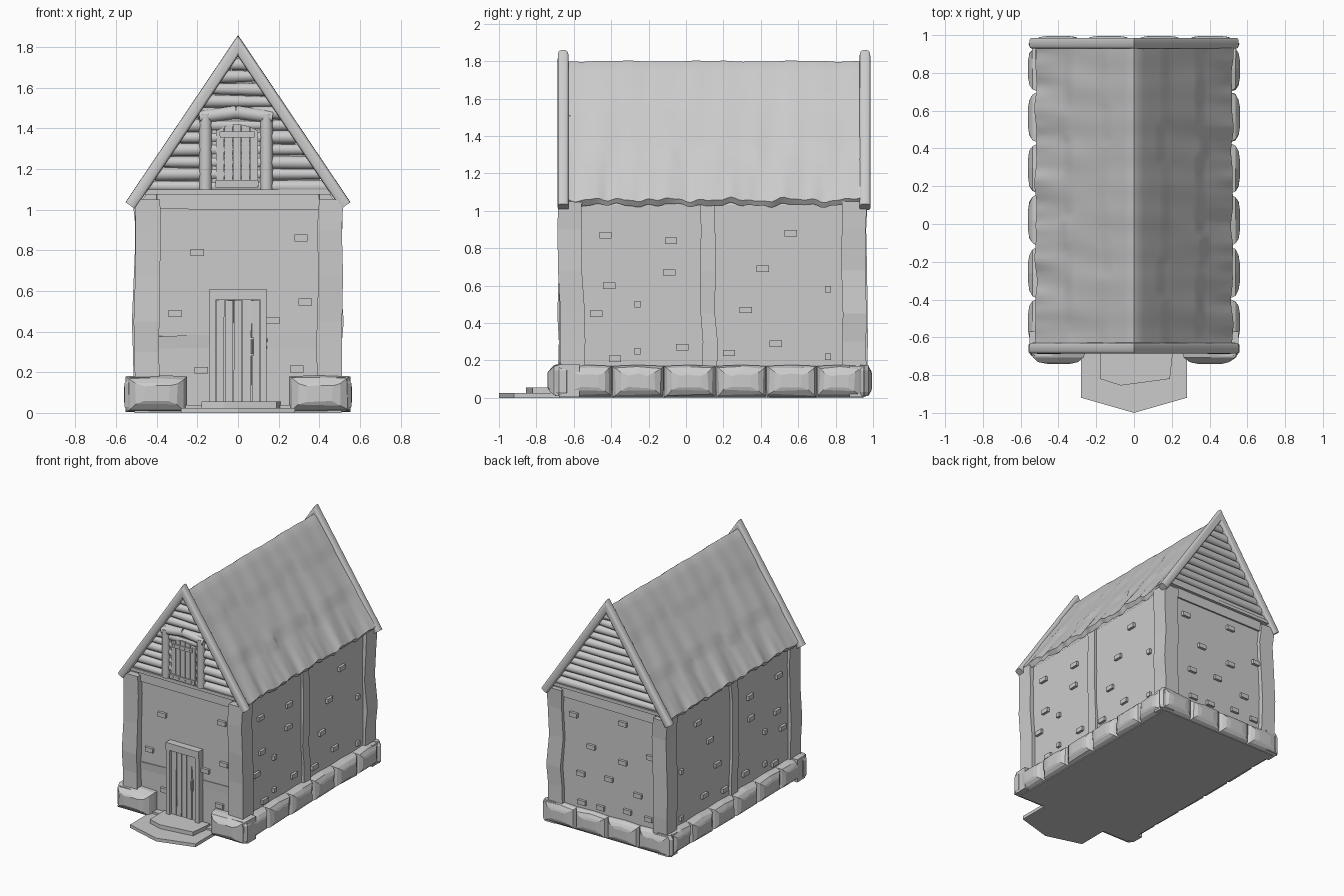
import bpy, bmesh, random
from math import sin, cos, pi, sqrt, hypot, radians, copysign
from mathutils import Vector, Matrix

if "Cube" in bpy.data.objects:
    bpy.data.objects.remove(bpy.data.objects["Cube"])

random.seed(4)
FRONT, BACK, SIDE = -0.63, 0.935, 0.485      # wall planes
R = random.uniform


def loft(bm, rings):
    """Skin a list of equal-length closed rings and cap both ends."""
    vs = [[bm.verts.new(p) for p in ring] for ring in rings]
    n = len(vs[0])
    for a, b in zip(vs, vs[1:]):
        for i in range(n):
            bm.faces.new((a[i], a[(i + 1) % n], b[(i + 1) % n], b[i]))
    bm.faces.new(vs[0])
    bm.faces.new(vs[-1])


def finish(name, bm, smooth=False):
    bmesh.ops.recalc_face_normals(bm, faces=bm.faces)
    me = bpy.data.meshes.new(name)
    bm.to_mesh(me)
    bm.free()
    if smooth:
        me.shade_smooth()
        me.set_sharp_from_angle(angle=radians(40))
    ob = bpy.data.objects.new(name, me)
    bpy.context.collection.objects.link(ob)
    return ob


def box(bm, x0, x1, y0, y1, z0, z1, j=0.0):
    loft(bm, [[(x + R(-j, j), y + R(-j, j), z + R(-j, j)) for x, y in
               ((x0, y0), (x1, y0), (x1, y1), (x0, y1))] for z in (z0, z1)])


def log(bm, p, q, r0, r1=None, n=10):
    p, q = Vector(p), Vector(q)
    rot = (q - p).to_track_quat('Z', 'Y')
    loft(bm, [[c + rot @ Vector((r * cos(2 * pi * i / n), r * sin(2 * pi * i / n), 0))
               for i in range(n)] for c, r in ((p, r0), (q, r1 or r0))])


# house body with gable ends, and base slab
bm = bmesh.new()
section = [(-SIDE, 0.02), (SIDE, 0.02), (SIDE, 1.03), (0, 1.73), (-SIDE, 1.03)]
loft(bm, [[(x, y, z) for x, z in section] for y in (FRONT, BACK)])
finish("walls", bm)
bm = bmesh.new()
box(bm, -0.51, 0.51, -0.68, 0.95, 0, 0.04)
finish("base_slab", bm)

# uneven timber posts: four corners and one mid post per long side
bm = bmesh.new()


def post(x0, x1, y0, y1, j=0.01):
    rings = []
    for z in (0.02, 0.3, 0.45, 0.68, 0.9, 1.05):
        dx, dy, w = R(-j, j), R(-.01, .01), R(-.004, .004)
        rings.append([(x0 + dx, y0 + dy, z), (x1 + dx + w, y0 + dy, z),
                      (x1 + dx + w, y1 + dy + w, z), (x0 + dx, y1 + dy + w, z)])
    loft(bm, rings)


for s in (-1, 1):
    xs = sorted((s * 0.39, s * 0.513))
    post(*xs, -0.68, -0.55)
    post(*xs, 0.84, 0.97)
    post(*sorted((s * 0.45, s * 0.505)), 0.08, 0.16, 0.004)
finish("timber_posts", bm)

# shallow cross beams on the end walls
bm = bmesh.new()
for x0, x1 in ((-0.39, -0.14), (0.14, 0.4)):
    box(bm, x0, x1, FRONT - 0.008, FRONT + 0.03, 0.32, 0.38, 0.006)
for y in (FRONT, BACK):
    box(bm, -0.4, 0.4, y - 0.015, y + 0.015, 1.0, 1.09, 0.004)
finish("wall_beams", bm)

# single bricks standing proud of the plaster: (along, height, half width)
B, S = 0.033, 0.016
side_bricks = [(-.43, .87, B), (-.08, .84, B), (.56, .88, B), (-.09, .67, B), (.41, .69, B),
               (-.41, .6, B), (.76, .58, S), (-.26, .5, S), (-.48, .45, B), (.32, .47, B),
               (-.02, .27, B), (.48, .29, B), (-.38, .21, B), (-.26, .25, S), (.23, .24, B),
               (.76, .22, S)]
front_bricks = [(-.2, .79), (.31, .86), (-.31, .49), (.33, .545), (.17, .455), (-.18, .21), (.29, .215)]
back_bricks = [(.3, .88), (-.12, .92), (.15, .67), (-.12, .62), (-.36, .72), (.24, .44),
               (0, .46), (-.25, .4), (.23, .22), (.07, .22), (-.16, .25), (-.34, .24)]
bm = bmesh.new()
for y, z, w in side_bricks:
    for s in (-1, 1):
        box(bm, s * SIDE - 0.02, s * SIDE + 0.02, y - w, y + w, z - 0.017, z + 0.017)
for wall, bricks in ((FRONT, front_bricks), (BACK, back_bricks)):
    for x, z in bricks:
        box(bm, x - B, x + B, wall - 0.02, wall + 0.02, z - 0.017, z + 0.017)
finish("wall_bricks", bm)

# chiselled foundation stones, pillowed outwards
bm = bmesh.new()


def stone(cx, cy, length, out, angle, top=0.17):
    m = Matrix.Translation((cx, cy, 0)) @ Matrix.Rotation(angle, 4, 'Z')
    rings, h = [], length / 2
    for v, k, inset in ((-0.06, 1, 0), (out * 0.3, 0.99, 0), (out * 0.7, 0.88, 0.012),
                        (out * 0.92, 0.68, 0.035), (out, 0.4, 0.05)):
        j = 0.005 if inset else 0
        rings.append([m @ Vector((u * h * k + R(-j, j), -v, w + R(-j, j))) for u, w in
                      ((-1, 0.005 + inset), (1, 0.005 + inset), (1.0, top - inset),
                       (0, top - inset + 0.006), (-1, top - inset))])
    loft(bm, rings)


cuts = [-0.64, -0.395, -0.12, 0.16, 0.43, 0.70, 0.94]
for a, b in zip(cuts, cuts[1:]):
    for s in (-1, 1):
        stone(s * 0.485, (a + b) / 2, b - a, 0.075, s * pi / 2)
for s in (-1, 1):
    stone(s * 0.402, -0.63, 0.305, 0.11, 0, 0.18)
    # corner blocks closing front and back corners, edges chamfered
    for y0, y1 in ((-0.70, -0.62), (0.93, 0.975)):
        c = 0.02
        loft(bm, [[(s * (x - i), y, z) for x, y in
                   ((0.45, y0), (0.54, y0), (0.558, y0 + c), (0.558, y1 - c), (0.54, y1), (0.45, y1))]
                  for z, i in ((0.01, 0.01), (0.03, 0), (0.145, 0), (0.175, 0.018))])
for x in (-0.405, -0.135, 0.135, 0.405):
    stone(x, 0.935, 0.27, 0.06, pi)
finish("foundation_stones", bm)

# entrance steps
bm = bmesh.new()
for pts, z0, z1 in (
        ([(-.28, -.64), (-.28, -.92), (0, -1), (.28, -.92), (.28, -.64)], 0, 0.025),
        ([(-.18, -.64), (-.18, -.82), (-.07, -.855), (.19, -.82), (.21, -.64)], 0.02, 0.055)):
    loft(bm, [[(x, y, z) for x, y in pts] for z in (z0, z1)])
finish("entrance_steps", bm)

# door frame, planks, handle
bm = bmesh.new()
box(bm, -0.14, -0.11, -0.68, -0.6, 0.04, 0.56)
box(bm, 0.11, 0.14, -0.68, -0.6, 0.04, 0.56)
box(bm, -0.14, 0.14, -0.685, -0.6, 0.555, 0.61)
finish("door_frame", bm)
bm = bmesh.new()
for i in range(5):
    x = -0.11 + i * 0.044
    box(bm, x + 0.002, x + 0.042, -0.658 + R(-.004, .004), -0.6, 0.055, 0.555, 0.002)
finish("door_planks", bm)
bm = bmesh.new()
box(bm, 0.06, 0.078, -0.665, -0.65, 0.28, 0.37)
log(bm, (0.069, -0.672, 0.29), (0.069, -0.672, 0.36), 0.006, n=6)
finish("door_handle", bm)

# gable logs, both ends
bm = bmesh.new()
for y in (FRONT, BACK):
    for i in range(11):
        z = 1.115 + i * 0.06
        h = (1.785 - z) / 1.464
        r = (0.034, 0.026) if i % 2 else (0.027, 0.034)
        log(bm, (-h, y, z), (h, y, z + R(-.004, .004)), *r)
    box(bm, -0.47, 0.47, y - 0.035, y + 0.035, 1.075, 1.1)
finish("gable_logs", bm, True)

# loft hatch: posts, bent lintel, arched shutter with iron bands
bm = bmesh.new()
for x in (-0.16, 0.14):
    log(bm, (x, -0.648, 1.1), (x, -0.648, 1.47), 0.032)
log(bm, (-0.19, -0.645, 1.455), (-0.01, -0.645, 1.48), 0.032, 0.034)
log(bm, (-0.01, -0.645, 1.48), (0.17, -0.645, 1.455), 0.034, 0.032)
finish("hatch_frame", bm, True)
bm = bmesh.new()
box(bm, -0.13, 0.11, -0.65, -0.62, 1.1, 1.46)
for i in range(5):
    x0, y = -0.108 + i * 0.042, -0.667 + R(-.003, .003)
    x1 = x0 + 0.038
    t0, t1 = (1.42 - 3 * (x + 0.005) ** 2 for x in (x0, x1))
    loft(bm, [[(x0, v, 1.11), (x1, v, 1.11), (x1, v, t1), (x0, v, t0)] for v in (y, -0.64)])
finish("hatch_shutter", bm)
bm = bmesh.new()
for x0, x1, z0, z1 in ((-0.09, 0.08, 1.355, 1.385), (-0.11, 0.1, 1.11, 1.145)):
    box(bm, x0, x1, -0.678, -0.66, z0, z1, 0.002)
    for k in range(4):
        x = x0 + (x1 - x0) * (k + 0.5) / 4
        log(bm, (x, -0.67, (z0 + z1) / 2), (x, -0.683, (z0 + z1) / 2), 0.006, n=6)
finish("hatch_bands", bm)

# mitred, softly squared barge poles at both gables
bm = bmesh.new()
foot, peak, r, n = (0.53, 1.02), 1.808, 0.029, 16
l = hypot(foot[0], peak - foot[1])
nx, nz = (peak - foot[1]) / l, foot[0] / l
soft = lambda t: copysign(abs(t) ** 0.55, t)
for y in (-0.657, 0.957):
    rings = []
    for s in (-1, 0, 1):
        ring = []
        for i in range(n):
            t = 2 * pi * i / n
            c, v = r * soft(round(cos(t), 6)), r * soft(round(sin(t), 6))
            ring.append((s * (foot[0] + nx * v), y + c, foot[1] + nz * v) if s
                        else (0, y + c, peak + v / nz))
        rings.append(ring)
    loft(bm, rings)
finish("barge_poles", bm, True)

# thatched roof: lumpy layered skin with a wavy, thick eave
bm = bmesh.new()
N, M = 40, 72
rings = []
for k in range(M + 1):
    y = -0.635 + 1.575 * k / M
    wave = 0.006 * sin(y * 19) + 0.005 * sin(y * 43 + 1) + 0.004 * sin(y * 71)
    outer, inner = [], []
    for i in range(N + 1):
        s = 2 * i / N - 1
        a, side = abs(s), (1 if s > 0 else 0)
        brk = [0, 0.32 + 0.03 * sin(y * 9 + side), 0.68 + 0.03 * sin(y * 11 + 2 + side), 1.01]
        q = next(j for j in range(3) if a < brk[j + 1])
        step = 0.012 * (a - brk[q]) / (brk[q + 1] - brk[q])
        lump = a * (0.005 * sin(y * 17 + q * 2 + side) + 0.004 * sin(y * 31 + s * 5))
        lump += (1 - a) * (0.004 * sin(y * 13) + 0.003 * sin(y * 37))
        x = s * 0.515
        z = 1.803 - 1.468 * (sqrt(x * x + 0.0002) - 0.014)
        d = step + lump - 0.005
        z += d * 0.55 - (wave + 0.012) * a ** 6
        outer.append((x + s * d * 0.8, y, z))
        x = s * 0.5
        inner.append((x, y, 1.74 - 1.42 * abs(x) - wave * a ** 6))
    rings.append(outer + inner[::-1])
loft(bm, rings)
finish("thatched_roof", bm, True)
